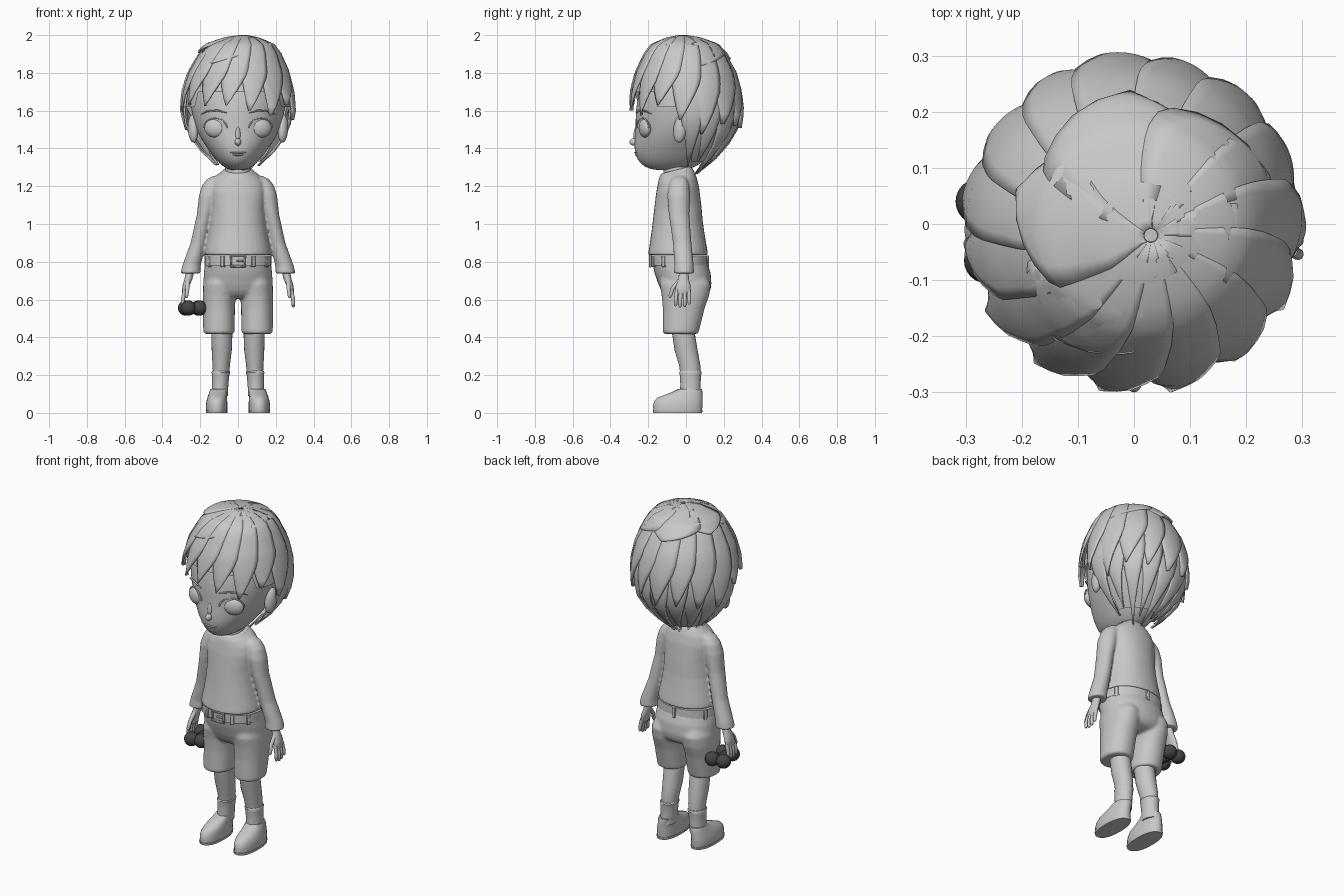
import bpy, bmesh, math, random
from mathutils import Vector

if "Cube" in bpy.data.objects:
    bpy.data.objects.remove(bpy.data.objects["Cube"])

random.seed(4)


def material(name, v):
    m = bpy.data.materials.new(name)
    m.diffuse_color = (v, v, v, 1)
    m.use_nodes = True
    m.node_tree.nodes["Principled BSDF"].inputs["Base Color"].default_value = m.diffuse_color
    return m


GREY = material("light grey", 0.58)
DARK = material("dark grey", 0.06)


def finish(name, bm, mat=GREY, subsurf=0, angle=40):
    bmesh.ops.recalc_face_normals(bm, faces=bm.faces)
    me = bpy.data.meshes.new(name)
    bm.to_mesh(me)
    bm.free()
    me.materials.append(mat)
    me.shade_smooth()
    me.set_sharp_from_angle(angle=math.radians(angle))
    ob = bpy.data.objects.new(name, me)
    bpy.context.collection.objects.link(ob)
    if subsurf:
        ob.modifiers.new("smooth", 'SUBSURF').levels = subsurf
        ob.modifiers["smooth"].render_levels = subsurf
    return ob


def loft(name, rings, n=24, p=2.0, mat=GREY, subsurf=0, tilt=0, side=1):
    """Stack of horizontal ovals: (z, centre x, half width, front y, back y)."""
    bm = bmesh.new()
    rows = []
    for i, (z, cx, rx, yf, yb) in enumerate(rings):
        row = []
        for k in range(n):
            a = 2 * math.pi * k / n
            c, s = math.cos(a), math.sin(a)
            x = cx + rx * math.copysign(abs(c) ** (2 / p), c)
            y = (yf + yb) / 2 + (yb - yf) / 2 * math.copysign(abs(s) ** (2 / p), s)
            lean = tilt * (y + 0.05) * i / (len(rings) - 1)
            row.append(bm.verts.new((x * side, y, z + lean)))
        rows.append(row)
    for a, b in zip(rows, rows[1:]):
        for k in range(n):
            bm.faces.new((a[k], a[(k + 1) % n], b[(k + 1) % n], b[k]))
    bm.faces.new(rows[0])
    bm.faces.new(rows[-1])
    return finish(name, bm, mat, subsurf)


def blend(name, parts, voxel, steps):
    """Fuse overlapping lofts into one soft garment."""
    with bpy.context.temp_override(active_object=parts[0], object=parts[0],
                                   selected_objects=parts, selected_editable_objects=parts):
        bpy.ops.object.join()
    ob = parts[0]
    ob.name = name
    rem = ob.modifiers.new("fuse", 'REMESH')
    rem.mode, rem.voxel_size, rem.use_smooth_shade = 'VOXEL', voxel, True
    smo = ob.modifiers.new("soften", 'SMOOTH')
    smo.factor, smo.iterations = .5, steps


def ball(name, loc, size, mat=GREY, yaw=0, pitch=0):
    bm = bmesh.new()
    bmesh.ops.create_uvsphere(bm, u_segments=24, v_segments=14, radius=1)
    bmesh.ops.scale(bm, vec=size, verts=bm.verts)
    ob = finish(name, bm, mat)
    ob.location, ob.rotation_euler = loc, (pitch, 0, yaw)
    return ob


def box(name, loc, size, yaw=0):
    bm = bmesh.new()
    bmesh.ops.create_cube(bm, size=1)
    bmesh.ops.scale(bm, vec=size, verts=bm.verts)
    bmesh.ops.bevel(bm, geom=bm.edges[:], offset=0.003, segments=1, affect='EDGES')
    ob = finish(name, bm)
    ob.location, ob.rotation_euler.z = loc, yaw
    return ob


def tube(name, points, radius, mat=GREY):
    cu = bpy.data.curves.new(name, 'CURVE')
    cu.dimensions, cu.bevel_depth, cu.bevel_resolution = '3D', radius, 3
    cu.use_fill_caps = True
    sp = cu.splines.new('POLY')
    sp.points.add(len(points) - 1)
    for q, (co, r) in zip(sp.points, points):
        q.co, q.radius = (*co, 1), r
    cu.materials.append(mat)
    ob = bpy.data.objects.new(name, cu)
    bpy.context.collection.objects.link(ob)
    return ob


# Head and neck
loft("head", [(1.283, 0, .04, -.17, .0), (1.303, 0, .078, -.222, .05), (1.34, 0, .118, -.262, .11),
              (1.4, 0, .162, -.275, .16), (1.45, 0, .195, -.274, .19), (1.5, 0, .222, -.266, .21),
              (1.6, 0, .25, -.27, .24), (1.7, 0, .26, -.25, .24), (1.8, 0, .23, -.22, .22),
              (1.9, 0, .15, -.14, .14)], n=32, subsurf=1)
loft("neck", [(1.2, 0, .07, -.125, .02), (1.34, 0, .066, -.115, .03)])
ball("nose", (0, -.27, 1.434), (.017, .03, .02))
ball("nose_bridge", (0, -.262, 1.47), (.014, .016, .045))
ball("upper_lip", (0, -.261, 1.378), (.042, .014, .005))
ball("lower_lip", (0, -.257, 1.366), (.03, .014, .006))
for s in (-1, 1):
    ball("eye", (s * .12, -.216, 1.508), (.06, .031, .05), yaw=s * .3)
    tube("upper_eyelid", [((s * (.12 + .061 * math.cos(a)), -.229 + .032 * math.cos(a),
         1.509 + .051 * math.sin(a)), 1) for a in [math.pi * k / 10 for k in range(11)]], .004)
    tube("eyebrow", [((s * .06, -.264, 1.588), .5), ((s * .11, -.248, 1.602), 1),
                     ((s * .165, -.211, 1.597), .8), ((s * .195, -.18, 1.58), .3)], .005)
    ball("ear", (s * .238, -.03, 1.505), (.027, .037, .075), yaw=s * -.3, pitch=-.15)

# Hair: underlayer cap plus overlapping pointed locks swirling from the crown
PROFILE = [(1.998, 0), (1.985, .08), (1.95, .17), (1.9, .212), (1.8, .264), (1.7, .290), (1.6, .298),
           (1.5, .282), (1.42, .23), (1.34, .155), (1.27, .06)]


def hair_radius(z):
    for (z0, r0), (z1, r1) in zip(PROFILE, PROFILE[1:]):
        if z >= z1:
            return r0 + (r1 - r0) * (z0 - z) / (z0 - z1)
    return PROFILE[-1][1]


def from_front(a):
    d = abs(math.degrees(a) + 90) % 360
    return min(d, 360 - d)


def patch(bm, point, cols, rows):
    g = [[bm.verts.new(point(-1 + 2 * c / cols, r / rows)) for c in range(cols + 1)]
         for r in range(rows + 1)]
    for r in range(rows):
        for c in range(cols):
            bm.faces.new((g[r][c], g[r + 1][c], g[r + 1][c + 1], g[r][c + 1]))


def cap_point(u, t):
    a = math.pi * u
    d = from_front(a)
    low = 1.7 if d < 55 else 1.62 if d < 96 else 1.33
    z = 1.98 - (1.98 - low) * t ** 1.7
    return Vector((math.cos(a), math.sin(a), 0)) * hair_radius(z) * .93 + Vector((0, 0, z))


def add_locks(bm, count, ends, scale, start, twist):
    for i in range(count):
        a0 = 2 * math.pi * (i + .5) / count - math.pi / 2
        d = from_front(a0)
        if d < start:
            continue
        low = next(z for limit, z in ends if d <= limit) + random.uniform(-.035, .035)
        half = random.uniform(1.2, 1.45) * math.pi / count
        bump = random.uniform(.99, 1.01)

        def point(u, t):
            z = 1.996 - (1.996 - low) * t ** 1.6
            taper = 1 if t < .68 else max(.04, ((1 - t) / .32) ** .8)
            a = a0 + twist * (1 - t) + u * half * taper
            fade = min(1, .15 + t * 1.3)
            r = hair_radius(z) * scale * (1 + fade * (bump - 1.012 + .024 * u - .015 * u * u))
            return (r * math.cos(a) + .03 * (1 - t) ** 2, r * math.sin(a) - .02 * (1 - t) ** 2, z)
        patch(bm, point, 6, 14)


bm = bmesh.new()
patch(bm, cap_point, 64, 14)
bmesh.ops.remove_doubles(bm, verts=bm.verts, dist=.0005)
finish("hair_underlayer", bm)
LOCKS = {
    "hair_outer_locks": (15, [(30, 1.62), (62, 1.60), (84, 1.57), (104, 1.56), (180, 1.5)], 1.02, 0, .35),
    "hair_crown_locks": (5, [(180, 1.87)], 1.04, 0, .6),
    "hair_nape_locks": (17, [(100, 1.32), (125, 1.33), (180, 1.29)], .975, 90, .1)}
for name, args in LOCKS.items():
    bm = bmesh.new()
    add_locks(bm, *args)
    ob = finish(name, bm, angle=60)
    sol = ob.modifiers.new("thickness", 'SOLIDIFY')
    sol.thickness, sol.offset = .01, 0

# Shirt
shirt = [loft("shirt_body", [(.835, 0, .176, -.201, .117), (.86, 0, .174, -.198, .113),
         (.93, 0, .16, -.188, .1), (1.0, 0, .149, -.179, .089), (1.08, 0, .143, -.17, .082),
         (1.18, 0, .15, -.158, .069), (1.23, 0, .137, -.149, .056), (1.262, 0, .107, -.143, .043),
         (1.275, 0, .086, -.137, .034), (1.287, 0, .078, -.132, .03)], n=32, p=2.2, tilt=.25)]
for s in (-1, 1):
    shirt.append(loft("sleeve", [
        (.738, .252, .053, -.064, .043), (.78, .246, .049, -.061, .041),
        (.9, .209, .042, -.069, .029), (1.05, .176, .042, -.091, .018), (1.15, .155, .052, -.099, .021),
        (1.205, .139, .051, -.091, .016), (1.237, .124, .041, -.081, .006), (1.254, .11, .022, -.06, -.01)], side=s))
    # Hand
    loft("palm", [(.63, .281, .012, -.052, .02), (.645, .281, .016, -.058, .026), (.68, .273, .019, -.052, .023),
                  (.71, .262, .021, -.04, .015), (.76, .252, .022, -.035, .013)], n=16, side=s)
    for k in range(4):
        y, drop = -.048 + .021 * k, (.007, 0, .004, .016)[k]
        tube("finger", [((s * .281, y, .65), 1), ((s * .292, y * 1.12, .6), 1),
                        ((s * .293, y * 1.15, .565 + drop), .85), ((s * .292, y * 1.15, .558 + drop), .4)], .0105)
    tube("thumb", [((s * .265, -.035, .7), 1.1), ((s * .268, -.07, .66), 1),
                   ((s * .272, -.083, .62), .85), ((s * .272, -.085, .61), .4)], .011)
blend("shirt", shirt, .007, 5)

# Shorts
shorts = [loft("shorts_seat", [(.605, 0, .07, -.08, .07), (.62, 0, .13, -.11, .11), (.645, 0, .176, -.13, .128),
          (.68, 0, .184, -.146, .135), (.74, 0, .181, -.167, .131), (.8, 0, .174, -.18, .11)], n=32, p=2.2)]
for s in (-1, 1):
    shorts.append(loft("shorts_leg", [
        (.418, .101, .081, -.12, .065), (.43, .101, .083, -.123, .068),
        (.55, .101, .085, -.123, .098), (.62, .1, .087, -.129, .123),
        (.68, .098, .086, -.14, .132), (.74, .09, .07, -.13, .1)], p=2.15, side=s))
blend("shorts", shorts, .008, 8)

# Belt with buckle and loops
loft("belt", [(.78, 0, .172, -.175, .108), (.781, 0, .178, -.186, .114), (.832, 0, .177, -.188, .113),
              (.833, 0, .17, -.18, .105)], n=32, p=2.25)
for x, z, w, h in ((0, .777, .084, .012), (0, .833, .084, .012), (-.038, .805, .01, .06),
                   (.038, .805, .01, .06), (.012, .805, .04, .01)):
    box("buckle", (x, -.19, z), (w, .014, h))
for deg in (-117, -63, -148, -32, 30, 90, 150):
    a = math.radians(deg)
    box("belt_loop", (.176 * math.cos(a), -.037 + .15 * math.sin(a), .803), (.022, .018, .062), a + math.pi / 2)

# Legs, socks and shoes
for s in (-1, 1):
    loft("leg", [(.19, .09, .042, -.028, .075), (.25, .089, .046, -.036, .076), (.33, .086, .053, -.06, .062),
                 (.46, .085, .057, -.08, .04)], side=s)
    loft("sock", [(.09, .098, .044, -.033, .079), (.15, .094, .043, -.03, .077), (.2, .092, .046, -.033, .08),
                  (.215, .091, .049, -.036, .083), (.222, .091, .045, -.032, .079)], side=s)
    loft("shoe_sole", [(0, .113, .056, -.173, .085), (.014, .113, .058, -.176, .088)], p=2.3, side=s)
    loft("shoe", [(.012, .113, .056, -.173, .085), (.04, .113, .057, -.174, .087), (.062, .112, .055, -.168, .088),
                  (.08, .11, .052, -.152, .088), (.095, .108, .049, -.115, .088), (.112, .104, .047, -.07, .087),
                  (.126, .1, .046, -.042, .084)], p=2.15, side=s)

# Bone held in one hand
tube("bone_shaft", [((-.228, -.07, .555), 1), ((-.242, .045, .555), 1)], .024, DARK)
for x, y in ((-.262, -.065), (-.203, -.055), (-.277, .04), (-.21, .05)):
    ball("bone_knob", (x, y, .555), (.041, .041, .04), DARK)
